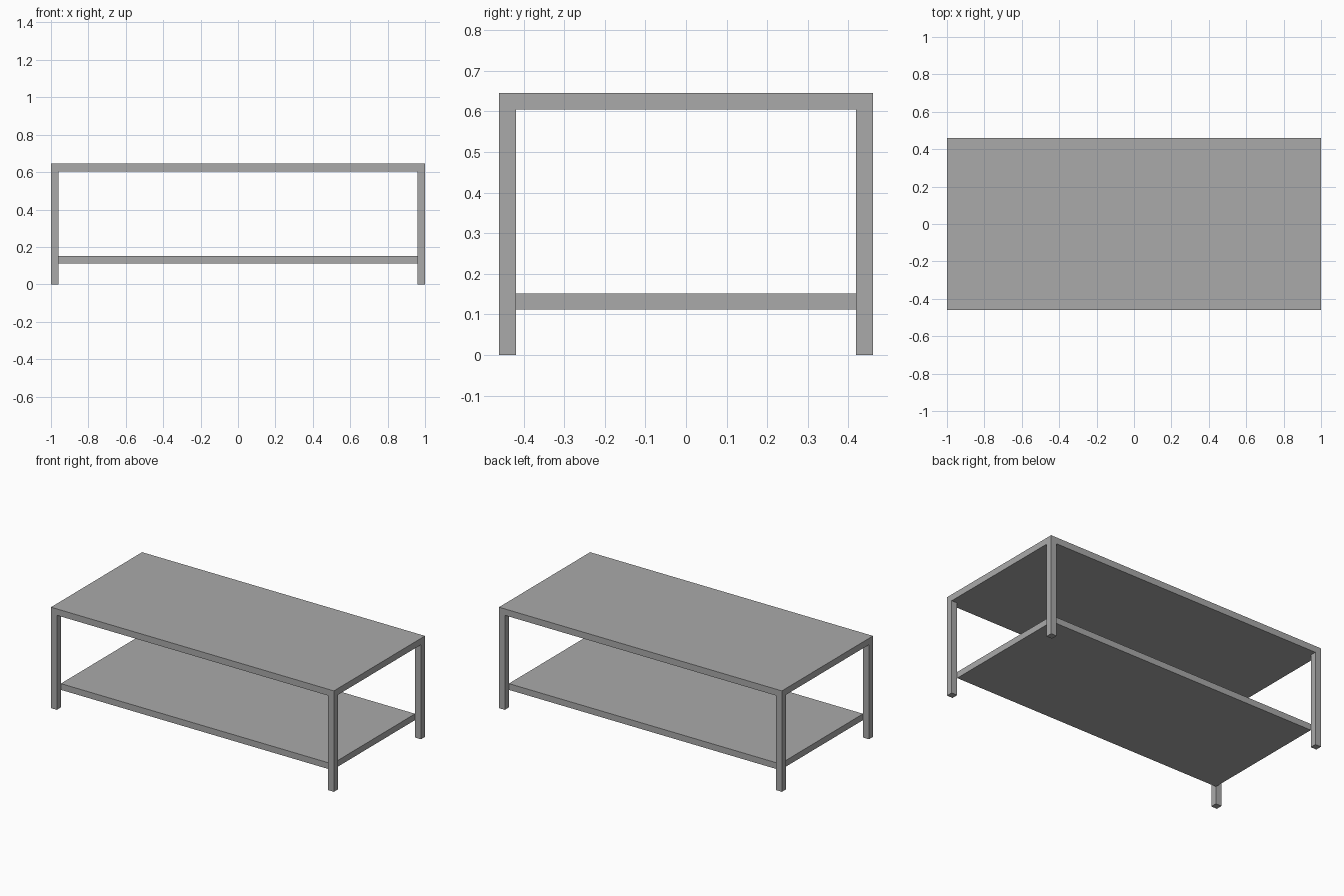
import bpy

if "Cube" in bpy.data.objects:
    bpy.data.objects.remove(bpy.data.objects["Cube"])

# One plain grey for the whole table
grey = bpy.data.materials.new("plain_grey")
grey.diffuse_color = (0.4, 0.4, 0.4, 1)
grey.use_nodes = True
grey.node_tree.nodes["Principled BSDF"].inputs["Base Color"].default_value = grey.diffuse_color

HALF_X, HALF_Y = 1.0, 0.46   # outer half sizes
T = 0.041                    # leg width and board thickness
TOP_Z = 0.645


def box(name, lo, hi):
    """Axis-aligned box between two corners."""
    centre = [(a + b) / 2 for a, b in zip(lo, hi)]
    bpy.ops.mesh.primitive_cube_add(size=1, location=centre)
    ob = bpy.context.object
    ob.name = name
    ob.scale = [b - a for a, b in zip(lo, hi)]
    bpy.ops.object.transform_apply(location=False, rotation=False, scale=True)
    ob.data.materials.append(grey)
    return ob


# Table top, flush with the outside of the legs
box("table_top", (-HALF_X, -HALF_Y, TOP_Z - T), (HALF_X, HALF_Y, TOP_Z))

# Lower shelf, its corners meeting the inner corners of the legs
box("lower_shelf", (-HALF_X + T, -HALF_Y + T, 0.112),
    (HALF_X - T, HALF_Y - T, 0.152))

# Four square legs
for sx, side in ((-1, "left"), (1, "right")):
    for sy, end in ((-1, "front"), (1, "back")):
        cx, cy = sx * (HALF_X - T / 2), sy * (HALF_Y - T / 2)
        box(f"{end}_{side}_leg", (cx - T / 2, cy - T / 2, 0),
            (cx + T / 2, cy + T / 2, TOP_Z - T))
